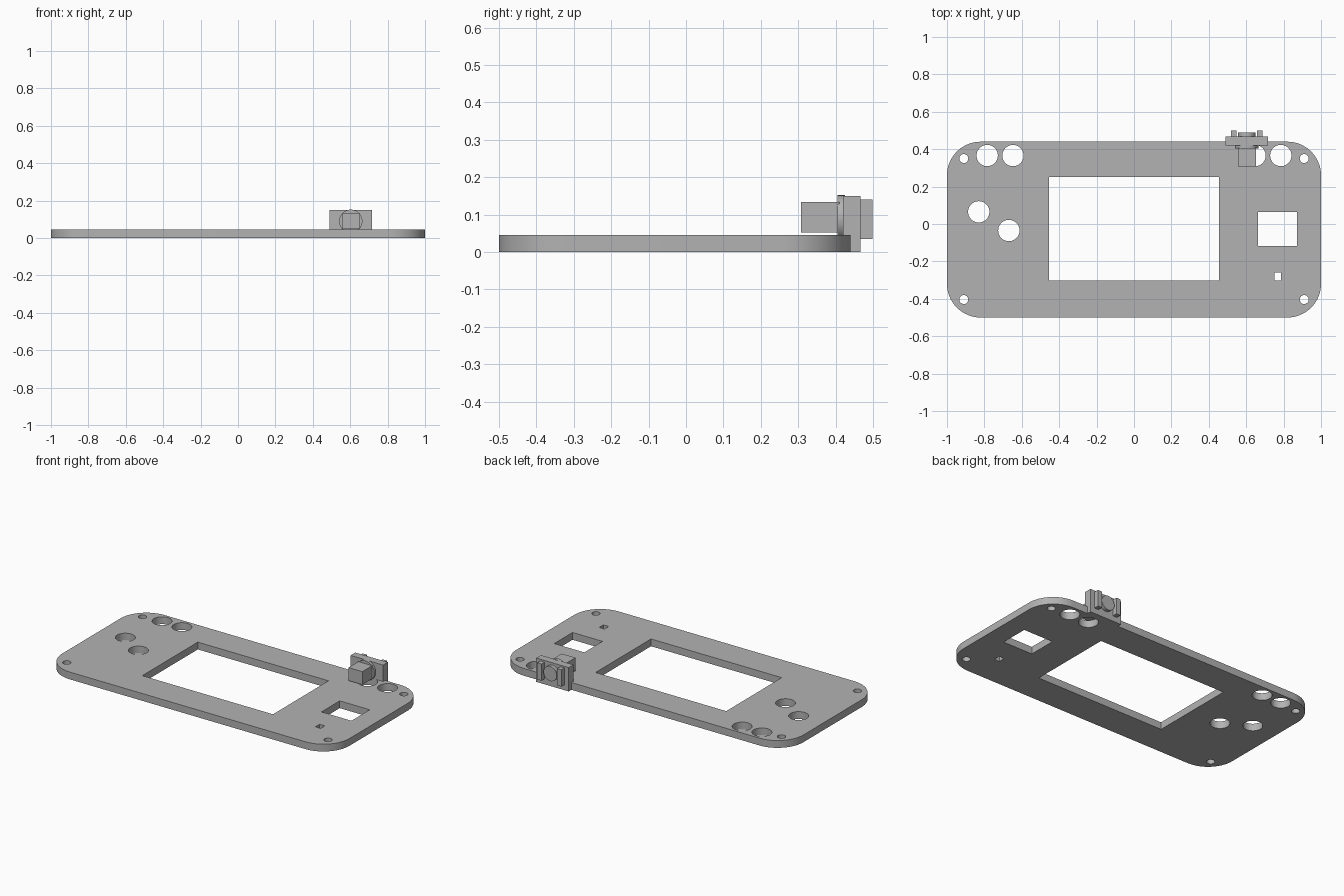
import bpy
import bmesh
from math import cos, sin, pi, radians

cube = bpy.data.objects.get("Cube")
if cube:
    bpy.data.objects.remove(cube, do_unlink=True)

grey = bpy.data.materials.new("plain_grey")
grey.use_nodes = True
COLOUR = (0.45, 0.45, 0.45, 1)
grey.diffuse_color = COLOUR
grey.node_tree.nodes["Principled BSDF"].inputs["Base Color"].default_value = COLOUR

THICK = 0.046


def arc(cx, cy, r, start, end, n):
    return [(cx + r * cos(start + (end - start) * i / n),
             cy + r * sin(start + (end - start) * i / n)) for i in range(n + 1)]


def circle(cx, cy, r, n=40):
    return arc(cx, cy, r, 0, 2 * pi, n)[:-1]


def rect(x0, x1, y0, y1):
    return [(x0, y0), (x1, y0), (x1, y1), (x0, y1)]


def rounded_rect(x0, x1, y0, y1, r):
    corners = [(x1 - r, y1 - r), (x0 + r, y1 - r), (x0 + r, y0 + r), (x1 - r, y0 + r)]
    pts = []
    for i, (cx, cy) in enumerate(corners):
        pts += arc(cx, cy, r, i * pi / 2, (i + 1) * pi / 2, 16)
    return pts


def smooth(obj):
    bpy.ops.object.select_all(action='DESELECT')
    obj.select_set(True)
    bpy.context.view_layer.objects.active = obj
    bpy.ops.object.shade_smooth_by_angle(angle=radians(30))


def finish(name, bm):
    mesh = bpy.data.meshes.new(name)
    bm.to_mesh(mesh)
    bm.free()
    mesh.materials.append(grey)
    obj = bpy.data.objects.new(name, mesh)
    bpy.context.collection.objects.link(obj)
    smooth(obj)
    return obj


def prism(name, outline, lo, hi, axis="z"):
    """Extrude an outline upwards (z), or an x-z outline backwards (y)."""
    bm = bmesh.new()
    place = (lambda a, b: (a, b, lo)) if axis == "z" else (lambda a, b: (a, lo, b))
    face = bm.faces.new([bm.verts.new(place(a, b)) for a, b in outline])
    ext = bmesh.ops.extrude_face_region(bm, geom=[face])
    move = (0, 0, hi - lo) if axis == "z" else (0, hi - lo, 0)
    verts = [g for g in ext["geom"] if isinstance(g, bmesh.types.BMVert)]
    bmesh.ops.translate(bm, verts=verts, vec=move)
    bmesh.ops.recalc_face_normals(bm, faces=bm.faces)
    return finish(name, bm)


# Face plate outline and its openings
loops = [
    rounded_rect(-1, 1, -0.5, 0.44, 0.18),
    rect(-0.455, 0.455, -0.302, 0.25),      # screen window
    rect(0.663, 0.872, -0.117, 0.065),      # square window
    rect(0.75, 0.787, -0.302, -0.26),       # small slot
    circle(-0.83, 0.065, 0.057),            # left side buttons
    circle(-0.669, -0.035, 0.057),
]
for side in (-1, 1):
    loops += [circle(side * x, 0.366, 0.057) for x in (0.785, 0.647)]
    loops += [circle(side * 0.91, y, 0.024, 24) for y in (0.35, -0.404)]

curve = bpy.data.curves.new("face_plate_outline", 'CURVE')
curve.dimensions = '2D'
curve.fill_mode = 'BOTH'
curve.extrude = THICK / 2
for pts in loops:
    spline = curve.splines.new('POLY')
    spline.points.add(len(pts) - 1)
    for p, (x, y) in zip(spline.points, pts):
        p.co = (x, y, 0, 1)
    spline.use_cyclic_u = True
helper = bpy.data.objects.new("face_plate_outline", curve)
bpy.context.collection.objects.link(helper)
bpy.context.view_layer.update()
filled = helper.evaluated_get(bpy.context.evaluated_depsgraph_get())
bm = bmesh.new()
bm.from_mesh(filled.to_mesh())
filled.to_mesh_clear()
bpy.data.objects.remove(helper, do_unlink=True)
bmesh.ops.remove_doubles(bm, verts=bm.verts, dist=0.0005)
bmesh.ops.translate(bm, verts=bm.verts, vec=(0, 0, THICK / 2))
bmesh.ops.recalc_face_normals(bm, faces=bm.faces)
for f in bm.faces:
    f.material_index = 0
finish("face_plate", bm)

# Connector standing on the back edge
CX, CZ = 0.603, 0.09
prism("connector_flange", rect(CX - 0.113, CX + 0.113, 0, 0.15), 0.42, 0.467, "y")
prism("connector_collar", circle(CX, CZ, 0.062), 0.405, 0.425, "y")
prism("connector_block", rect(CX - 0.048, CX + 0.048, 0.052, 0.134), 0.307, 0.41, "y")
prism("connector_knob", circle(CX, CZ, 0.046), 0.46, 0.49, "y")
for side, label in ((-1, "right"), (1, "left")):
    x = CX + side * 0.069
    prism("connector_rib_" + label, rect(x - 0.015, x + 0.015, 0.035, 0.14), 0.46, 0.499, "y")
